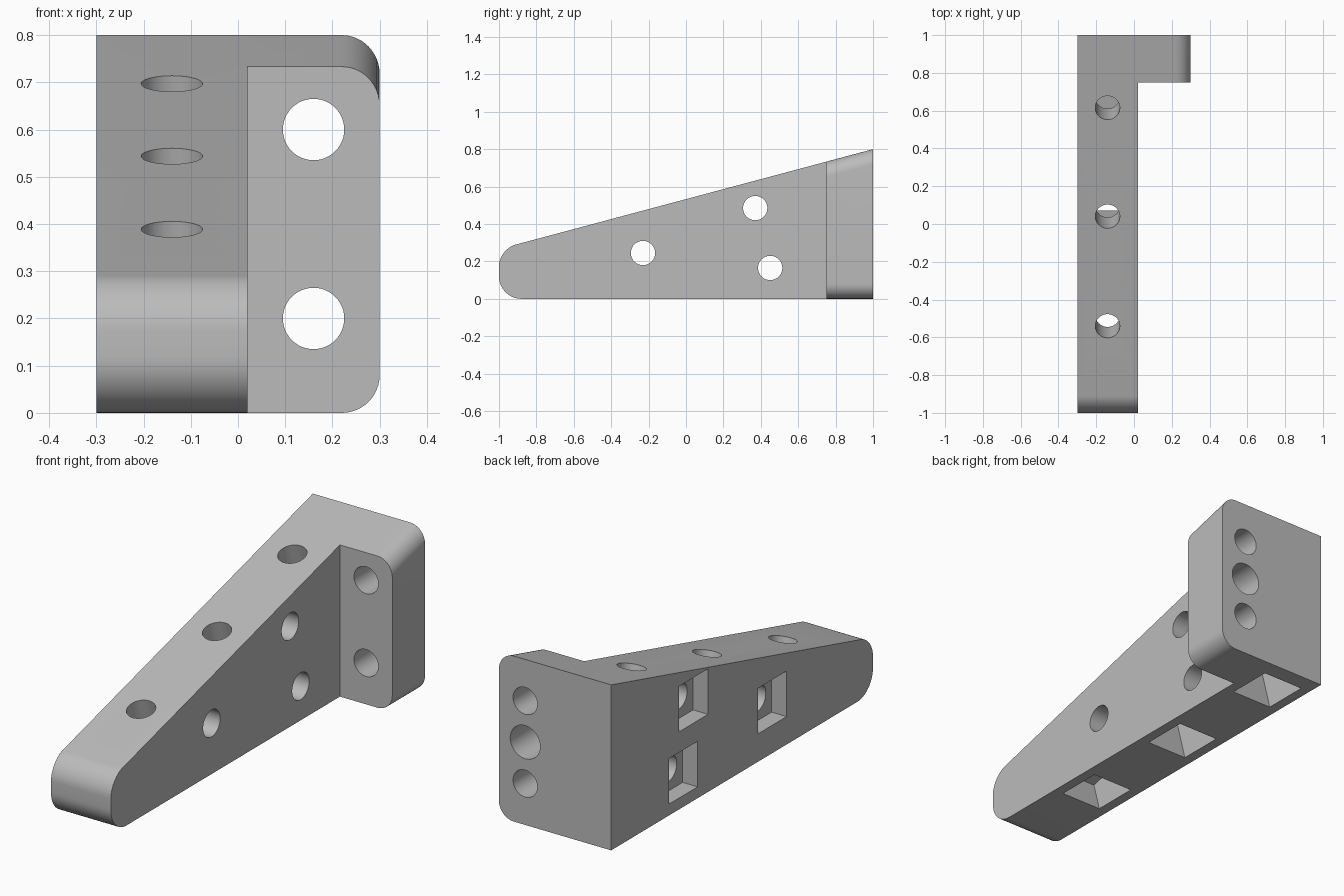
import bpy, bmesh
from math import atan2, pi
from mathutils import Vector, Matrix

if "Cube" in bpy.data.objects:
    bpy.data.objects.remove(bpy.data.objects["Cube"])

HOLE = 0.065      # bolt hole radius
NUT = 0.22        # nut pocket width
RISE = 0.267      # slope of the top face


def top_z(y):
    return 0.533 + RISE * y


grey = bpy.data.materials.new("plain grey")
grey.use_nodes = True
grey.diffuse_color = (0.5, 0.5, 0.5, 1)
grey.node_tree.nodes["Principled BSDF"].inputs["Base Color"].default_value = (0.5, 0.5, 0.5, 1)


def make_object(name, bm):
    bmesh.ops.recalc_face_normals(bm, faces=bm.faces)
    mesh = bpy.data.meshes.new(name)
    bm.to_mesh(mesh)
    bm.free()
    mesh.materials.append(grey)
    obj = bpy.data.objects.new(name, mesh)
    bpy.context.collection.objects.link(obj)
    return obj


def round_edges(bm, test, size):
    edges = [e for e in bm.edges if all(test(v.co) for v in e.verts)]
    bmesh.ops.bevel(bm, geom=edges, offset=size, segments=12, profile=0.5, affect='EDGES')


# Bracket: L-shaped plan raised to a sloping top, with rounded ends
bm = bmesh.new()
plan = [(-0.3, -1), (0.02, -1), (0.02, 0.75), (0.3, 0.75), (0.3, 1), (-0.3, 1)]
low = [bm.verts.new((x, y, 0)) for x, y in plan]
high = [bm.verts.new((x, y, top_z(y))) for x, y in plan]
bm.faces.new(low[::-1])
bm.faces.new(high)
for i in range(len(plan)):
    j = (i + 1) % len(plan)
    bm.faces.new((low[i], low[j], high[j], high[i]))
round_edges(bm, lambda c: c.y < -0.99 and c.z < 0.01, 0.12)
round_edges(bm, lambda c: c.y < -0.99 and c.z > 0.2, 0.092)
round_edges(bm, lambda c: c.x > 0.29 and c.z < 0.01, 0.08)
round_edges(bm, lambda c: c.x > 0.29 and c.z > 0.7, 0.08)
bracket = make_object("bracket", bm)


def cut(bm):
    cutter = make_object("cutter", bm)
    cutter.hide_render = True
    mod = bracket.modifiers.new("cut", 'BOOLEAN')
    mod.operation = 'DIFFERENCE'
    mod.solver = 'EXACT'
    mod.object = cutter
    bpy.context.view_layer.objects.active = bracket
    bpy.ops.object.modifier_apply(modifier=mod.name)
    bpy.data.objects.remove(cutter)


def placed(origin, turn, start, end):
    # Cutter runs from start to end along the turned z axis
    return Matrix.Translation(origin) @ turn @ Matrix.Translation((0, 0, (start + end) / 2))


def drill(origin, turn, start, end, radius=HOLE):
    bm = bmesh.new()
    bmesh.ops.create_cone(bm, cap_ends=True, segments=48, radius1=radius, radius2=radius,
                          depth=end - start, matrix=placed(origin, turn, start, end))
    cut(bm)


def pocket(origin, turn, start, end):
    bm = bmesh.new()
    size = Matrix.Diagonal((NUT, NUT, end - start, 1))
    bmesh.ops.create_cube(bm, size=1, matrix=placed(origin, turn, start, end) @ size)
    cut(bm)


along_x = Matrix.Rotation(pi / 2, 4, 'Y')
along_y = Matrix.Rotation(-pi / 2, 4, 'X')
off_slope = Matrix.Rotation(atan2(RISE, 1), 4, 'X')

# Side holes with square nut pockets on the right face
for y, z in [(-0.23, 0.245), (0.37, 0.485), (0.45, 0.165)]:
    drill((0, y, z), along_x, -0.5, 0.2)
    pocket((0, y, z), along_x, -0.5, -0.22)

# Holes square to the slope, with deep nut pockets from below
for y in (-0.54, 0.04, 0.615):
    origin = Vector((-0.14, y, top_z(y)))
    drill(origin, off_slope, -0.3, 0.1)
    pocket(origin, off_slope, -1, -0.225)

# Flange holes: two through, one wider blind hole from the back
for z in (0.2, 0.6):
    drill((0.16, 0, z), along_y, 0.6, 1.1)
drill((0.16, 0, 0.4), along_y, 0.79, 1.1, 0.08)

bpy.ops.object.select_all(action='DESELECT')
bracket.select_set(True)
bpy.context.view_layer.objects.active = bracket
bpy.ops.object.shade_smooth_by_angle()
